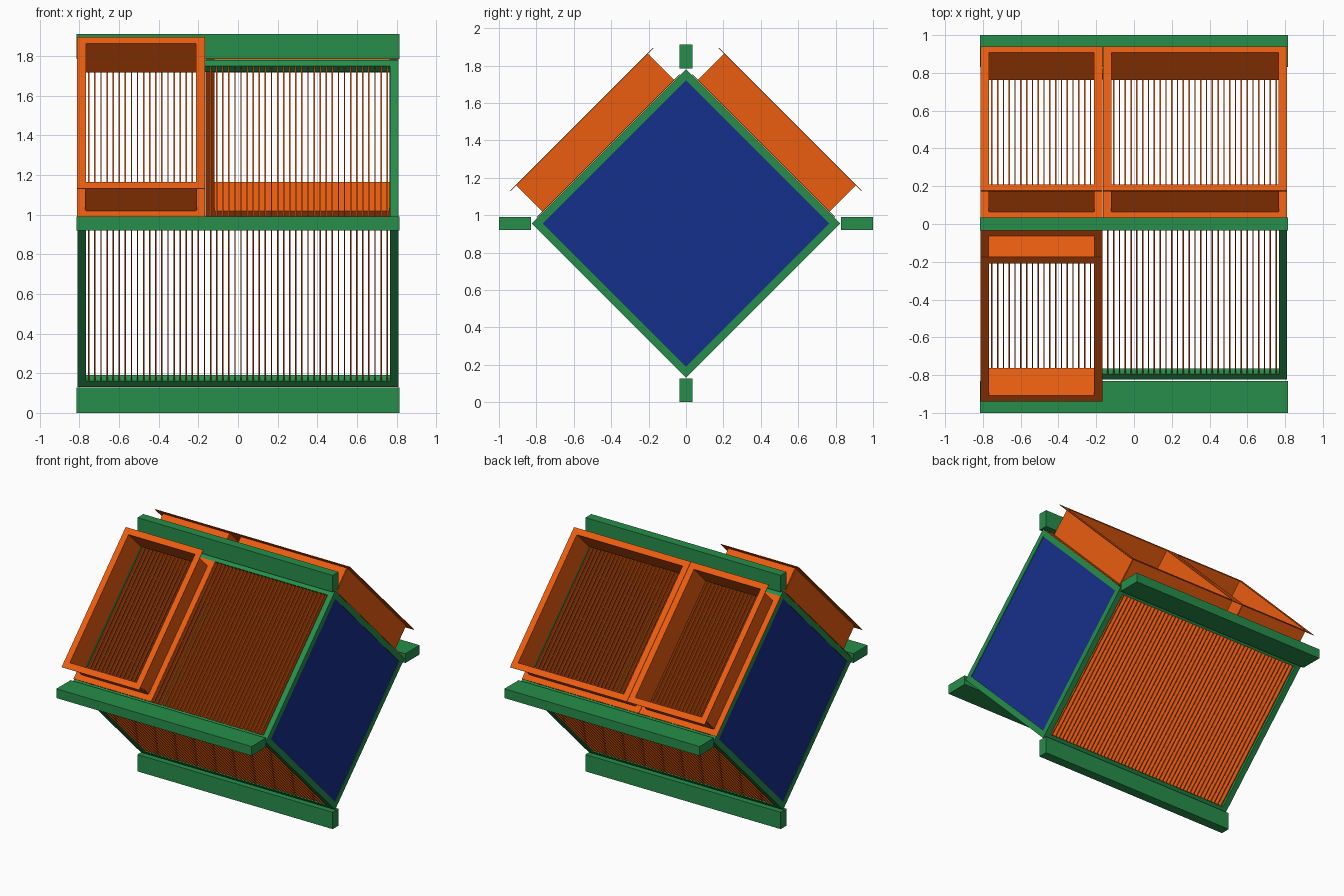
import bpy, bmesh, math
from mathutils import Matrix, Vector

if "Cube" in bpy.data.objects:
    bpy.data.objects.remove(bpy.data.objects["Cube"])

ZC = 0.956          # height of the cage centre
H = 0.583           # half side of the square cage section
X = 0.81            # half length
BAR = 0.042         # frame bar size
FACES = {"front_upper": 45, "back_upper": -45, "front_lower": 135, "back_lower": -135}


def material(name, color):
    m = bpy.data.materials.new(name)
    m.diffuse_color = color
    m.use_nodes = True
    m.node_tree.nodes["Principled BSDF"].inputs["Base Color"].default_value = m.diffuse_color
    return m


GREEN = material("green", (0.02, 0.27, 0.07, 1))
BLUE = material("blue", (0.008, 0.03, 0.26, 1))
ORANGE = material("orange", (0.83, 0.11, 0.005, 1))


def boxes(name, items, mat, angle=None):
    """One object from (xmin, xmax, ymin, ymax, zmin, zmax) boxes; angle tilts them about the cage axis."""
    bm = bmesh.new()
    for x0, x1, y0, y1, z0, z1 in items:
        m = Matrix.Translation(((x0 + x1) / 2, (y0 + y1) / 2, (z0 + z1) / 2))
        m = m @ Matrix.Diagonal((x1 - x0, y1 - y0, z1 - z0, 1))
        bmesh.ops.create_cube(bm, size=1, matrix=m)
    me = bpy.data.meshes.new(name)
    bm.to_mesh(me)
    bm.free()
    me.materials.append(mat)
    ob = bpy.data.objects.new(name, me)
    bpy.context.collection.objects.link(ob)
    if angle is not None:
        ob.rotation_euler.x = math.radians(angle)
        ob.location.z = ZC
    return ob


# Cage frame: four long bars plus the end bars
bars = []
for a in (-1, 1):
    s = sorted((a * (H - BAR), a * H))
    for b in (-1, 1):
        t = sorted((b * (H - BAR), b * H))
        e = sorted((b * (X - BAR), b * X))
        bars.append((-X, X, *s, *t))
        bars.append((*e, *s, -H + BAR, H - BAR))
        bars.append((*e, -H + BAR, H - BAR, *s))
boxes("cage_frame", bars, GREEN, 45)

# End panels
P = H - BAR
for name, x in (("left_end_panel", -0.8), ("right_end_panel", 0.8)):
    boxes(name, [(x - 0.006, x + 0.006, -P, P, -P, P)], BLUE, 45)

# Thin slats on all four sides
N = 50
pitch = 2 * (X - BAR) / N
for face, ang in FACES.items():
    slats = []
    for i in range(N):
        x = -X + BAR + (i + 0.5) * pitch
        slats.append((x - 0.0035, x + 0.0035, -P, P, H - 0.038, H - 0.003))
    boxes(face + "_slats", slats, ORANGE, ang)

# Mounting fins along the four long edges
F, W = 0.035, 0.814
boxes("top_fin", [(-W, W, -F, F, 1.785, 1.912)], GREEN)
boxes("bottom_fin", [(-W, W, -F, F, 0, 0.127)], GREEN)
boxes("front_fin", [(-W, W, -1.0, -0.83, ZC - F, ZC + F)], GREEN)
boxes("back_fin", [(-W, W, 0.83, 1.0, ZC - F, ZC + F)], GREEN)


def collar(name, x0, x1, ang):
    """Open rectangular duct with an outward flange at both ends."""
    fl, t, v, d0, d1 = 0.046, 0.004, 0.54, H + 0.001, 0.789
    xi0, xi1, vi = x0 + fl, x1 - fl, v - fl
    parts = [(xi0 - t, xi0, -vi, vi, d0, d1), (xi1, xi1 + t, -vi, vi, d0, d1),
             (xi0, xi1, -vi - t, -vi, d0, d1), (xi0, xi1, vi, vi + t, d0, d1)]
    for d in (d0, d1 - t):
        parts += [(x0, xi0, -v, v, d, d + t), (xi1, x1, -v, v, d, d + t),
                  (xi0, xi1, -v, -vi, d, d + t), (xi0, xi1, vi, v, d, d + t)]
    boxes(name, parts, ORANGE, ang)


# Flanged collars: small front, small and large back
collar("front_small_collar", -0.813, -0.166, FACES["front_upper"])
collar("back_small_collar", -0.813, -0.166, FACES["back_upper"])
collar("back_large_collar", -0.164, 0.81, FACES["back_upper"])
